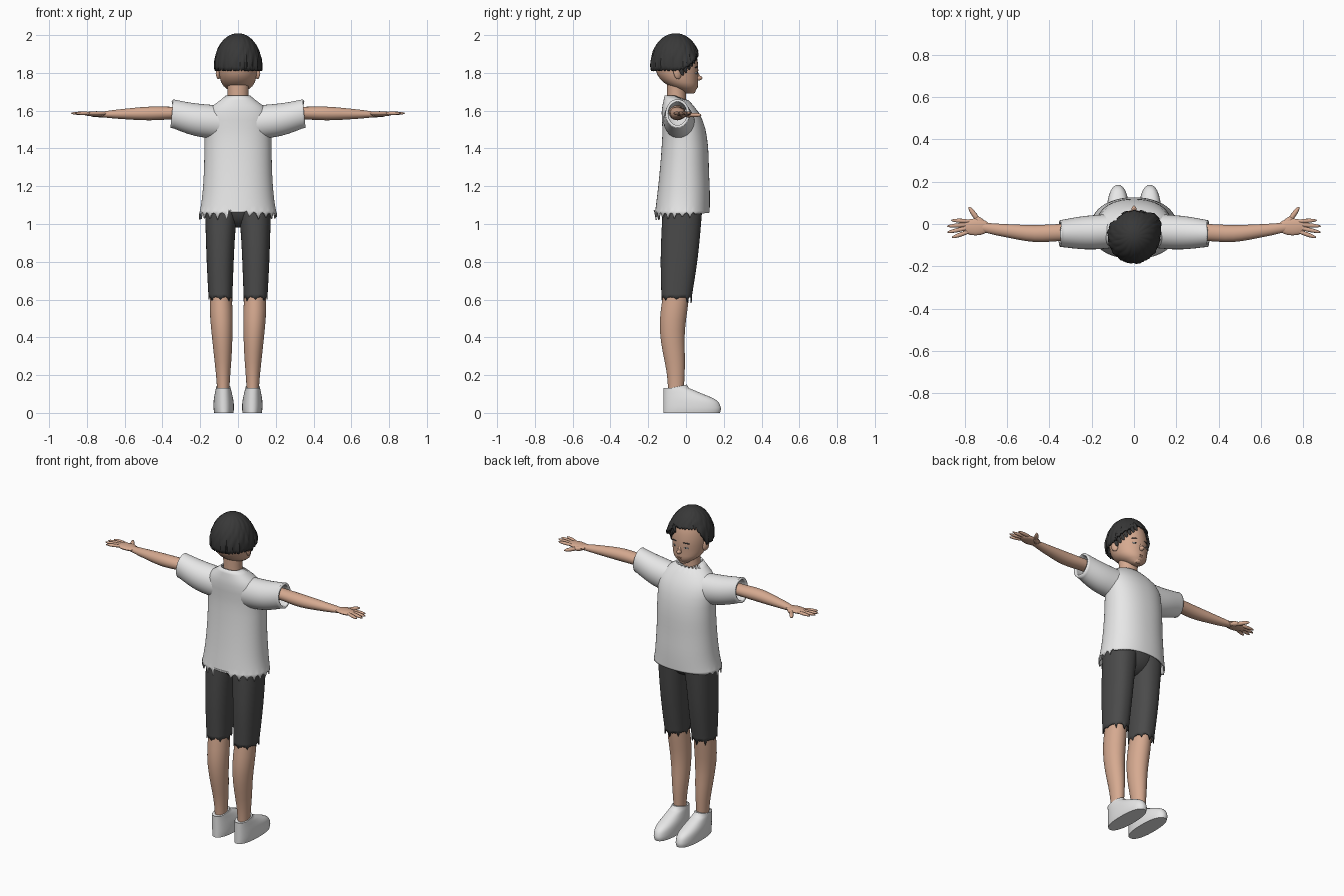
import bpy, bmesh, math, random
from mathutils import Matrix, Vector, Euler

random.seed(4)
if "Cube" in bpy.data.objects:
    bpy.data.objects.remove(bpy.data.objects["Cube"])


def material(name, red, green, blue):
    mat = bpy.data.materials.new(name)
    mat.use_nodes = True
    mat.diffuse_color = (red, green, blue, 1)
    shader = mat.node_tree.nodes["Principled BSDF"]
    shader.inputs["Base Color"].default_value = mat.diffuse_color
    shader.inputs["Roughness"].default_value = .8
    return mat


SKIN = material("warm skin", .67, .4, .28)
LIP = material("lip brown", .4, .2, .13)
WHITE = material("white cloth", .8, .8, .8)
GREY = material("charcoal cloth", .07, .07, .07)
HAIR = material("black hair", .04, .04, .04)


def finish(bm, name, mat, pair=False, thick=0):
    """Turn the mesh into a smooth object, optionally mirrored and thickened."""
    bmesh.ops.recalc_face_normals(bm, faces=bm.faces)
    mesh = bpy.data.meshes.new(name)
    bm.to_mesh(mesh)
    bm.free()
    mesh.materials.append(mat)
    part = bpy.data.objects.new(name, mesh)
    bpy.context.collection.objects.link(part)
    bpy.ops.object.select_all(action='DESELECT')
    part.select_set(True)
    bpy.context.view_layer.objects.active = part
    bpy.ops.object.shade_smooth_by_angle(angle=math.radians(40))
    if pair:
        mirror = part.modifiers.new("Mirror", 'MIRROR')
        mirror.use_mirror_merge = False
    if thick:
        shell = part.modifiers.new("Thickness", 'SOLIDIFY')
        shell.thickness, shell.offset = thick, -1


def blend(values, t):
    """Smooth curve through evenly spaced values, for t from 0 to 1."""
    last = len(values) - 1
    if last == 0:
        return values[0]
    i = min(int(t * last), last - 1)
    f = t * last - i
    before, after = values[max(i - 1, 0)], values[min(i + 2, last)]
    here, there = values[i], values[i + 1]
    slope_in, slope_out = (there - before) / 2, (after - here) / 2
    ease = f * f * (3 - 2 * f)
    return (here + (there - here) * ease
            + slope_in * f * (1 - f) ** 2 - slope_out * f * f * (1 - f))


def bridge(bm, rings):
    for low, high in zip(rings, rings[1:]):
        for i in range(len(low)):
            bm.faces.new((low[i - 1], low[i], high[i], high[i - 1]))


def level(i, c, s):
    return 0


def loft(name, mat, span, centre, radii, sideways=False, sides=32, power=2,
         start=level, end=level, capped=False, pair=False, thick=0):
    """Oval cross-sections along z, or along x when sideways."""
    bm, rings, levels = bmesh.new(), [], 16
    for k in range(levels + 1):
        t, ring = k / levels, []
        mid = [blend(values, t) for values in centre]
        size = [blend(values, t) for values in radii]
        for i in range(sides):
            angle = math.tau * i / sides
            c, s = math.cos(angle), math.sin(angle)
            a, b = (m + r * math.copysign(abs(d) ** (2 / power), d)
                    for m, r, d in zip(mid, size, (c, s)))
            along = blend(span, t)
            if k == 0:
                along += start(i, c, s)
            elif k == levels:
                along += end(i, c, s)
            ring.append(bm.verts.new((along, a, b) if sideways else (a, b, along)))
        rings.append(ring)
    bridge(bm, rings)
    if capped:
        bm.faces.new(rings[0])
        bm.faces.new(rings[-1])
    finish(bm, name, mat, pair, thick)


def ball(name, mat, place, size, turn=(0, 0, 0), pair=False):
    bm = bmesh.new()
    bmesh.ops.create_uvsphere(bm, u_segments=16, v_segments=10, radius=1)
    bm.transform(Matrix.LocRotScale(Vector(place), Euler(turn), Vector(size)))
    finish(bm, name, mat, pair)


def tear(depth, spacing=4):
    """Ragged edge: long random points between shallow notches."""
    def edge(i, c, s):
        if i % spacing == 0:
            return -random.uniform(depth / 4, depth)
        return random.uniform(0, depth / 3) if i % spacing == spacing // 2 else 0
    return edge


# Head, neck and face
loft("head", SKIN, (1.69, 1.98), [(0,), (.02, -.04, -.05, -.05)],
     [(.02, .08, .1, .1, .08, .03), (.02, .08, .11, .11, .09, .03)], capped=True)
loft("neck", SKIN, (1.6, 1.76), [(0,), (-.05,)], [(.06, .055, .06), (.05,)])
ball("nose", SKIN, (0, .062, 1.773), (.013, .025, .014))
ball("nose_bridge", SKIN, (0, .058, 1.79), (.01, .012, .03), (.4, 0, 0))
ball("upper_lip", LIP, (0, .055, 1.734), (.022, .01, .005))
ball("lower_lip", SKIN, (0, .053, 1.725), (.018, .01, .006))
ball("chin", SKIN, (0, .033, 1.704), (.024, .018, .014))
ball("eyes", WHITE, (.038, .052, 1.8), (.015, .007, .006), (0, 0, -.3), pair=True)
ball("irises", HAIR, (.037, .057, 1.8), (.005, .004, .005), pair=True)
ball("eyebrows", HAIR, (.04, .054, 1.83), (.02, .006, .003), (0, .1, -.3), pair=True)
ball("ears", SKIN, (.104, -.045, 1.8), (.012, .022, .034), (.15, 0, .4), pair=True)

# Hair cap: low at the back, swept to one side above the face
CROWN, WIDEST, DEPTH = 2, 1.84, -.055


def hairline(angle):
    short_side = (angle + 1.4) * 2
    swept_side = 1.3 - angle
    return 1.81 + .1 * max(0, min(1, short_side, swept_side))


bm, rings = bmesh.new(), []
strands, levels = 120, 14
jitter = [random.uniform(-.02, .02) for strand in range(strands)]
notch = [random.uniform(0, .012) * (i % 3 > 0) for i in range(strands)]
for k in range(1, levels + 1):
    t, ring = k / levels, []
    for i in range(strands):
        angle = math.tau * i / strands - math.pi
        hem = hairline(angle) + notch[i] * t ** 3
        z = hem + (CROWN - hem) * math.cos(t * math.pi / 2)
        rise = max(0, z - WIDEST) / (CROWN - WIDEST)
        r = math.sqrt(max(0, 1 - rise * rise)) - max(0, WIDEST - z)
        r *= 1 + jitter[i] * t + .015 * math.sin(17 * angle + 5 * math.sin(5 * t))
        r += .15 * t ** 4 * math.exp(-6 * (angle - 1) ** 2)
        ring.append(bm.verts.new((.115 * r * math.sin(angle),
                                  DEPTH + .123 * r * math.cos(angle), z)))
    rings.append(ring)
bridge(bm, rings)
bm.faces.new(rings[0])
finish(bm, "hair", HAIR, thick=.01)
for i in range(7):
    angle = .35 + i * .16
    ball("fringe_lock", HAIR,
         (.113 * math.sin(angle), DEPTH + .12 * math.cos(angle), hairline(angle)),
         (.011, .007, .026), (0, .35, -angle))

# Shirt: ragged hem at the back, torn collar at the front
ragged = tear(.035)


def shirt_hem(i, c, s):
    if s > .45:
        return .015 * s
    return .03 if s < -.98 else .01 + ragged(i, c, s)


def collar(i, c, s):
    torn = s > .4 and i % 4 == 0
    return -.02 * max(s, 0) - .016 * torn


loft("shirt_body", WHITE, (1.045, 1.68), [(0,), (-.02, -.01, -.01, -.06)],
     [(.206, .19, .18, .177, .17, .064), (.145, .14, .13, .12, .1, .053)],
     sides=96, power=2.2, start=shirt_hem, end=collar, thick=.008)
loft("shirt_sleeves", WHITE, (.07, .35), [(-.03, -.04, -.045), (1.535, 1.55, 1.585)],
     [(.08, .08, .063), (.09, .087, .076)], sideways=True,
     end=lambda i, c, s: -.008 * s, pair=True, thick=.014)

# Arms and hands
loft("arms", SKIN, (.22, .72), [(-.05, -.04, -.045, -.03, -.015), (1.59, 1.58)],
     [(.04, .04, .04, .03, .022), (.04, .033, .036, .026, .015)],
     sideways=True, capped=True, pair=True)
ball("palms", SKIN, (.75, -.014, 1.583), (.07, .04, .014), pair=True)
for k in range(4):
    reach = .05 + .01 * (k in (1, 2))
    fan = .05 - .13 * k
    ball("fingers", SKIN, (.765 + reach, .015 - .021 * k, 1.586), (reach, .01, .009),
         (0, 0, fan), pair=True)
ball("thumbs", SKIN, (.755, .044, 1.577), (.046, .012, .011), (0, 0, .95), pair=True)
ball("thumb_roots", SKIN, (.727, .012, 1.578), (.034, .016, .014), (0, 0, .7), pair=True)

# Shorts with ragged leg openings
loft("shorts_legs", GREY, (.61, 1.12), [(.093, .094, .088), (-.05, -.016)],
     [(.063, .074, .088), (.08, .1, .105)], sides=48, power=2.3,
     start=tear(.03, spacing=6), pair=True, thick=.006)
ball("shorts_hips", GREY, (0, -.015, 1.1), (.17, .1, .12))

# Legs
loft("legs", SKIN, (.07, .8), [(.078, .08, .09, .094), (-.053, -.055, -.072, -.05, -.04)],
     [(.03, .036, .05, .06, .054, .055), (.04, .045, .06, .07, .068, .07)], pair=True)

# Shoes: every layer shares the heel line and shortens towards the ankle
HEEL = -.12
foot = (.15, .152, .14, .095, .062)
loft("shoes", WHITE, (0, .136), [(.075, .078), [r + HEEL for r in foot]],
     [(.051, .054, .052, .044, .038), foot], sides=40, power=2.3,
     end=lambda i, c, s: .014 * s, capped=True, pair=True)
for k in range(3):
    ball("shoe_laces", WHITE, (.075, .03 + .022 * k, .112 - .011 * k),
         (.024, .005, .005), (0, 0, .15), pair=True)
